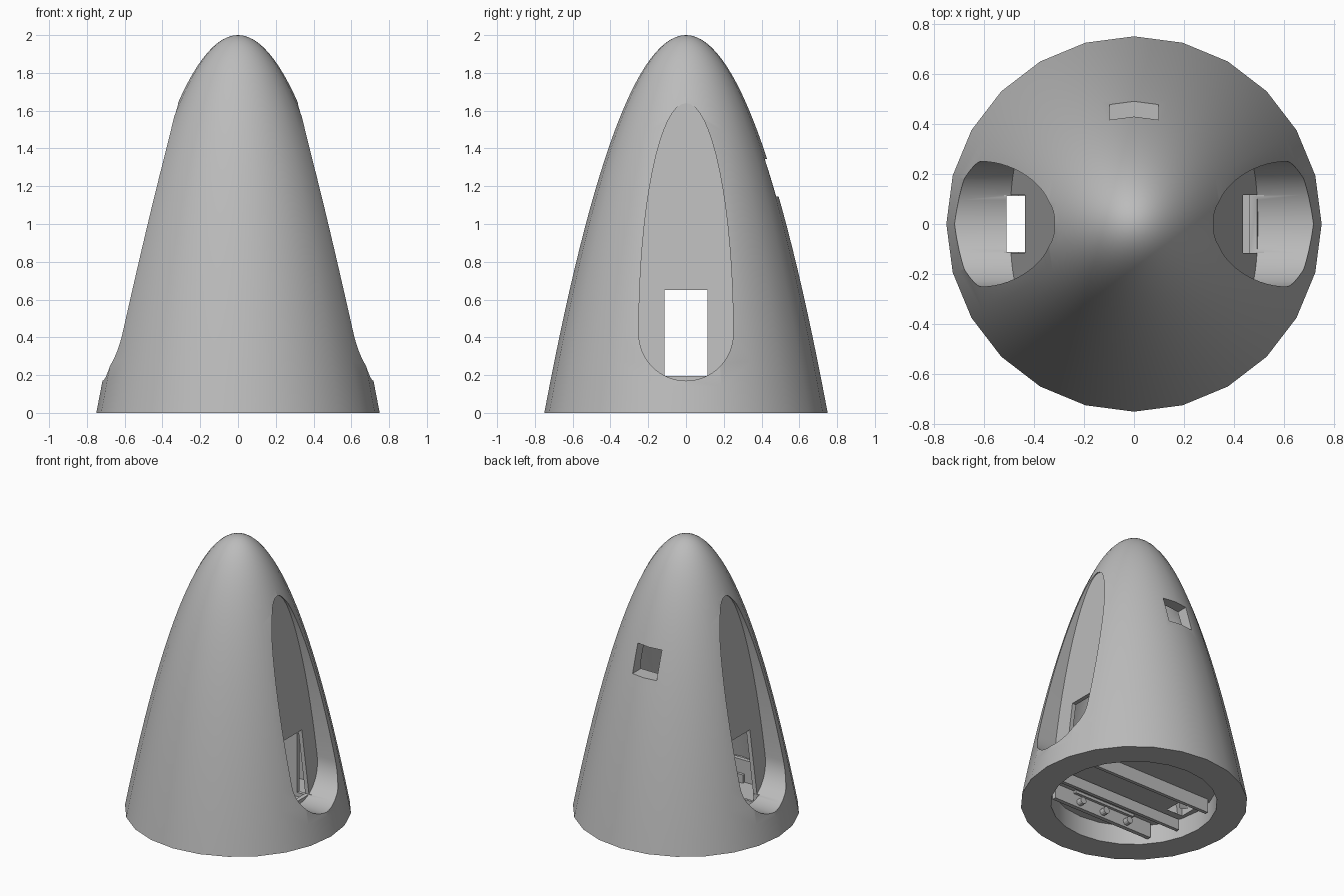
import bpy, bmesh, math
from mathutils import Vector

if "Cube" in bpy.data.objects:
    bpy.data.objects.remove(bpy.data.objects["Cube"], do_unlink=True)

BASE_R, HEIGHT, SIDES = 0.75, 2.0, 24
SLOPE, POCKET_TOP = 0.126, 1.64

grey = bpy.data.materials.new("matte grey")
grey.use_nodes = True
grey.diffuse_color = (0.5, 0.5, 0.5, 1)
grey.node_tree.nodes["Principled BSDF"].inputs["Base Color"].default_value = (0.5, 0.5, 0.5, 1)


def add_object(name, bm):
    bmesh.ops.recalc_face_normals(bm, faces=bm.faces)
    mesh = bpy.data.meshes.new(name)
    bm.to_mesh(mesh)
    bm.free()
    mesh.materials.append(grey)
    obj = bpy.data.objects.new(name, mesh)
    bpy.context.collection.objects.link(obj)
    return obj


def lathe(profile):
    """Closed solid of revolution; radius zero makes a tip."""
    bm = bmesh.new()
    rings = []
    for r, z in profile:
        if r < 0.0001:
            rings.append([bm.verts.new((0, 0, z))])
        else:
            rings.append([bm.verts.new((r * math.sin(math.tau * i / SIDES),
                                        r * math.cos(math.tau * i / SIDES), z))
                          for i in range(SIDES)])
    bm.faces.new(rings[0])
    for a, b in zip(rings, rings[1:]):
        for i in range(SIDES):
            j = (i + 1) % SIDES
            bm.faces.new((a[i], a[j], b[0]) if len(b) == 1 else (a[i], a[j], b[j], b[i]))
    if len(rings[-1]) > 1:
        bm.faces.new(rings[-1])
    return bm


def box(name, low, high):
    low, high = Vector(low), Vector(high)
    bm = bmesh.new()
    bmesh.ops.create_cube(bm, size=1)
    for v in bm.verts:
        v.co = (low + high) / 2 + v.co * (high - low)
    return add_object(name, bm)


def trim(bm, point, normal):
    """Cut away the side the normal points to and cap the cut."""
    cut = bmesh.ops.bisect_plane(bm, geom=bm.verts[:] + bm.edges[:] + bm.faces[:],
                                 plane_co=point, plane_no=normal, clear_outer=True)
    edges = [e for e in cut["geom_cut"] if isinstance(e, bmesh.types.BMEdge)]
    bmesh.ops.contextual_create(bm, geom=edges)


def floor_x(z):
    return 0.31 + SLOPE * (POCKET_TOP - z)


def pocket(name, side):
    """Egg-shaped outline pushed sideways, with a leaning inner face."""
    bm = bmesh.new()
    inner, outer = [], []
    steps = 64
    for i in range(steps):
        a = math.tau * i / steps
        y = 0.25 * math.cos(a)
        z = 0.42 + math.sin(a) * (POCKET_TOP - 0.42 if math.sin(a) > 0 else 0.25)
        inner.append(bm.verts.new((side * floor_x(z), y, z)))
        outer.append(bm.verts.new((side, y, z)))
    bm.faces.new(inner)
    bm.faces.new(outer)
    for i in range(steps):
        j = (i + 1) % steps
        bm.faces.new((inner[i], inner[j], outer[j], outer[i]))
    return add_object(name, bm)


# Nose cone shell
steps = 28
profile = []
for i in range(steps + 1):
    t = 1 - i / steps
    profile.append((BASE_R * t, HEIGHT * (1 - t * t)))
body = add_object("cone_shell", lathe(profile))

# Hollow chamber, kept clear of the pocket floors
wall = 0.08
chamber_bm = lathe([(max(r - wall, 0), z if z > 0.1 else 0.1)
                    for r, z in profile if z > 0.1 and r - wall > 0.03])
for side in (-1, 1):
    trim(chamber_bm, (side * (floor_x(0) - 0.03), 0, 0), (side, 0, SLOPE))
trim(chamber_bm, (0, 0.38, 0), (0, 1, 0))

# Cutters: chamber, base opening, side pockets, window and back slot
cutters = [
    add_object("chamber_cutter", chamber_bm),
    add_object("base_opening_cutter", lathe([(0.55, -0.1), (0.55, 0.14)])),
    pocket("left_pocket_cutter", 1),
    pocket("right_pocket_cutter", -1),
    box("window_cutter", (-0.52, -0.115, 0.195), (0.52, 0.115, 0.65)),
    box("right_window_drop_cutter", (-0.51, -0.112, 0.1), (-0.38, 0.112, 0.6)),
    box("back_slot_cutter", (-0.097, 0.25, 1.145), (0.097, 0.8, 1.345)),
]
for cutter in cutters:
    cutter.hide_render = True
    mod = body.modifiers.new(cutter.name, 'BOOLEAN')
    mod.operation = 'DIFFERENCE'
    mod.solver = 'EXACT'
    mod.object = cutter

# Bake the cuts, then drop the cutters
bpy.context.view_layer.update()
graph = bpy.context.evaluated_depsgraph_get()
baked = bpy.data.meshes.new_from_object(body.evaluated_get(graph))
body.modifiers.clear()
body.data = baked
body.data.materials.clear()
body.data.materials.append(grey)
for poly in body.data.polygons:
    poly.material_index = 0
for cutter in cutters:
    bpy.data.objects.remove(cutter, do_unlink=True)

bpy.ops.object.select_all(action='DESELECT')
body.select_set(True)
bpy.context.view_layer.objects.active = body
bpy.ops.object.shade_smooth_by_angle(angle=math.radians(28))

# Inner rails and the mounting panel with studs
box("back_rail", (-0.5, 0.14, 0.04), (0.5, 0.165, 0.17))
box("back_divider", (-0.38, 0.14, 0.17), (0.38, 0.165, 0.6))
box("front_rail", (-0.5, -0.16, 0.04), (0.5, -0.135, 0.12))
box("mounting_panel", (-0.41, -0.35, 0.03), (0.41, -0.32, 0.3))
box("panel_strip", (-0.25, -0.32, 0.12), (0.25, -0.3, 0.2))
for i, x in enumerate((-0.2, 0, 0.2)):
    bm = bmesh.new()
    bmesh.ops.create_cone(bm, cap_ends=True, segments=12, radius1=0.025, radius2=0.025, depth=0.05)
    for v in bm.verts:
        v.co = (x + v.co.x, -0.305 + v.co.z, 0.07 + v.co.y)
    add_object("panel_stud_%d" % (i + 1), bm)
